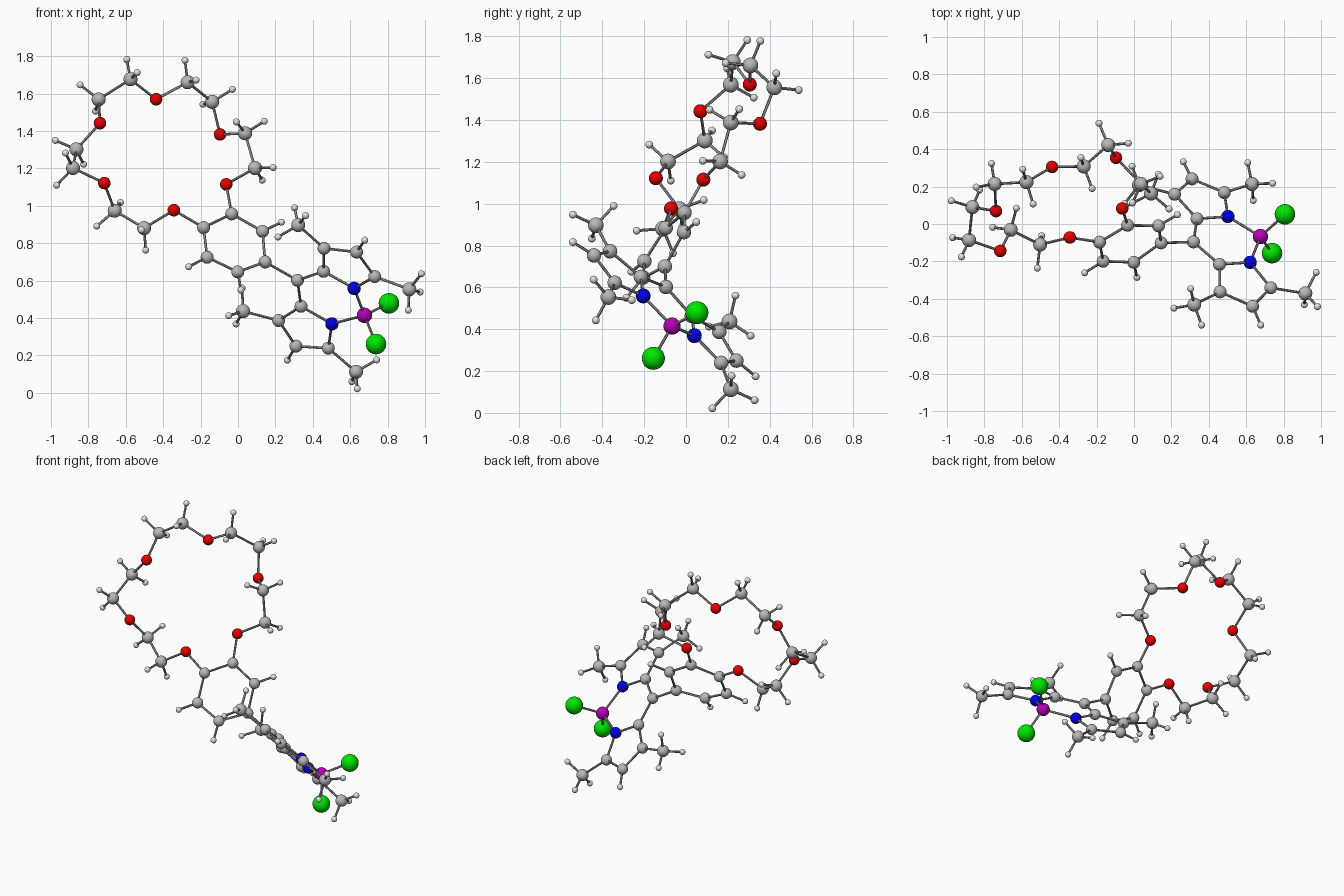
import bpy, bmesh, math
from mathutils import Vector, Matrix

if "Cube" in bpy.data.objects:
    bpy.data.objects.remove(bpy.data.objects["Cube"])

V = Vector
BOND_REACH = 0.235   # heavy atoms closer than this are bonded
H_LEN = 0.127        # length of a bond to hydrogen
SHIFT = V((0.002, 0.0, -0.005))   # settles the whole model on the ground


def material(name, rgb):
    m = bpy.data.materials.new(name)
    m.diffuse_color = (*rgb, 1.0)
    m.use_nodes = True
    m.node_tree.nodes["Principled BSDF"].inputs["Base Color"].default_value = m.diffuse_color
    return m


# kind: (object name, radius, material)
grey = material("carbon grey", (0.48, 0.48, 0.48))
KINDS = {
    "C": ("chain_carbon_balls", 0.0375, grey),
    "R": ("ring_carbon_balls", 0.0345, grey),
    "H": ("hydrogen_balls", 0.0185, material("light grey", (0.76, 0.76, 0.76))),
    "O": ("oxygen_balls", 0.0335, material("red", (0.85, 0.0, 0.0))),
    "N": ("nitrogen_balls", 0.0355, material("blue", (0.0, 0.0, 0.82))),
    "B": ("boron_ball", 0.041, material("purple", (0.48, 0.0, 0.48))),
    "F": ("fluorine_balls", 0.055, material("green", (0.0, 0.82, 0.0))),
}
rod_mat = material("rod dark grey", (0.27, 0.27, 0.27))

# Large ether loop, in order around the loop (O C C repeating)
ether_loop = [
    (-.345, -.072, .982), (-.504, -.110, .886), (-.661, -.031, .979),
    (-.717, -.144, 1.127), (-.884, -.086, 1.207), (-.866, .090, 1.307),
    (-.740, .069, 1.447), (-.747, .214, 1.574), (-.577, .224, 1.682),
    (-.440, .305, 1.575), (-.271, .308, 1.666), (-.140, .422, 1.561),
    (-.098, .354, 1.387), (.036, .214, 1.393), (.089, .163, 1.207),
    (-.065, .083, 1.120)]

# Six-sided ring
benzene = [
    (-.036, -.007, .962), (-.186, -.097, .889), (-.167, -.199, .730),
    (-.003, -.205, .652), (.143, -.101, .705), (.129, -.010, .869)]

# Twin five-sided rings and the carbon that joins them
pyrroles = [
    (.316, -.096, .607),
    (.455, -.216, .655), (.458, -.363, .778), (.632, -.440, .758), (.729, -.341, .627),
    (.335, .028, .468), (.215, .159, .392), (.308, .241, .255), (.481, .168, .244)]
nitrogens = [(.619, -.205, .564), (.500, .040, .374)]
boron = [(.674, -.067, .420)]
fluorines = [(.805, .052, .484), (.736, -.156, .266)]

# Methyl carbons, each with a hint where one hydrogen lies
methyls = [
    ((.320, -.431, .902), (.207, -.450, .832)),
    ((.914, -.371, .559), (.907, -.433, .444)),
    ((.025, .208, .442), (.006, .240, .570)),
    ((.629, .214, .118), (.743, .218, .183))]

# Collect heavy atoms
atoms = [("O" if i % 3 == 0 else "C", V(p) + SHIFT) for i, p in enumerate(ether_loop)]
for kind, pts in (("R", benzene + pyrroles), ("N", nitrogens),
                  ("B", boron), ("F", fluorines)):
    atoms += [(kind, V(p) + SHIFT) for p in pts]
hints = {}
for p, h in methyls:
    hints[len(atoms)] = V(h) + SHIFT
    atoms.append(("C", V(p) + SHIFT))

# Join neighbouring heavy atoms
near = {i: [] for i in range(len(atoms))}
rods = []
for i in range(len(atoms)):
    for j in range(i):
        if (atoms[i][1] - atoms[j][1]).length < BOND_REACH:
            near[i].append(j)
            near[j].append(i)
            rods.append((atoms[i][1], atoms[j][1]))


def hydrogen_directions(i):
    """Directions of the hydrogens that complete atom i."""
    kind, p = atoms[i]
    u = [(atoms[j][1] - p).normalized() for j in near[i]]
    if kind == "C" and i in hints:                  # methyl: cone of three
        axis = -u[0]
        d = hints[i] - p
        side = (d - axis * d.dot(axis)).normalized()
        return [axis * 0.333 + Matrix.Rotation(k * math.tau / 3, 3, axis) @ side * 0.943
                for k in range(3)]
    if kind == "C" and len(u) == 2:                 # chain: pair of two
        out = -(u[0] + u[1]).normalized()
        side = u[0].cross(u[1]).normalized()
        return [out * 0.59 + side * s * 0.81 for s in (1, -1)]
    if kind == "R" and len(u) == 2:                 # flat ring: single
        return [-(u[0] + u[1]).normalized()]
    return []


for i in range(len(near)):
    p = atoms[i][1]
    for d in hydrogen_directions(i):
        h = p + d * H_LEN
        atoms.append(("H", h))
        rods.append((p, h))


def add_object(name, bm, mat):
    me = bpy.data.meshes.new(name)
    bm.to_mesh(me)
    bm.free()
    me.materials.append(mat)
    ob = bpy.data.objects.new(name, me)
    bpy.context.collection.objects.link(ob)
    bpy.context.view_layer.objects.active = ob
    bpy.ops.object.select_all(action="DESELECT")
    ob.select_set(True)
    bpy.ops.object.shade_smooth_by_angle()


# Balls, one object per kind
for kind, (name, radius, mat) in KINDS.items():
    bm = bmesh.new()
    for k, p in atoms:
        if k == kind:
            bmesh.ops.create_uvsphere(bm, u_segments=24, v_segments=14, radius=radius,
                                      matrix=Matrix.Translation(p))
    add_object(name, bm, mat)

# Connecting rods
bm = bmesh.new()
for a, b in rods:
    d = b - a
    turn = d.to_track_quat("Z", "Y").to_matrix().to_4x4()
    bmesh.ops.create_cone(bm, cap_ends=True, segments=12, radius1=0.007, radius2=0.007,
                          depth=d.length, matrix=Matrix.Translation((a + b) / 2) @ turn)
add_object("connecting_rods", bm, rod_mat)
